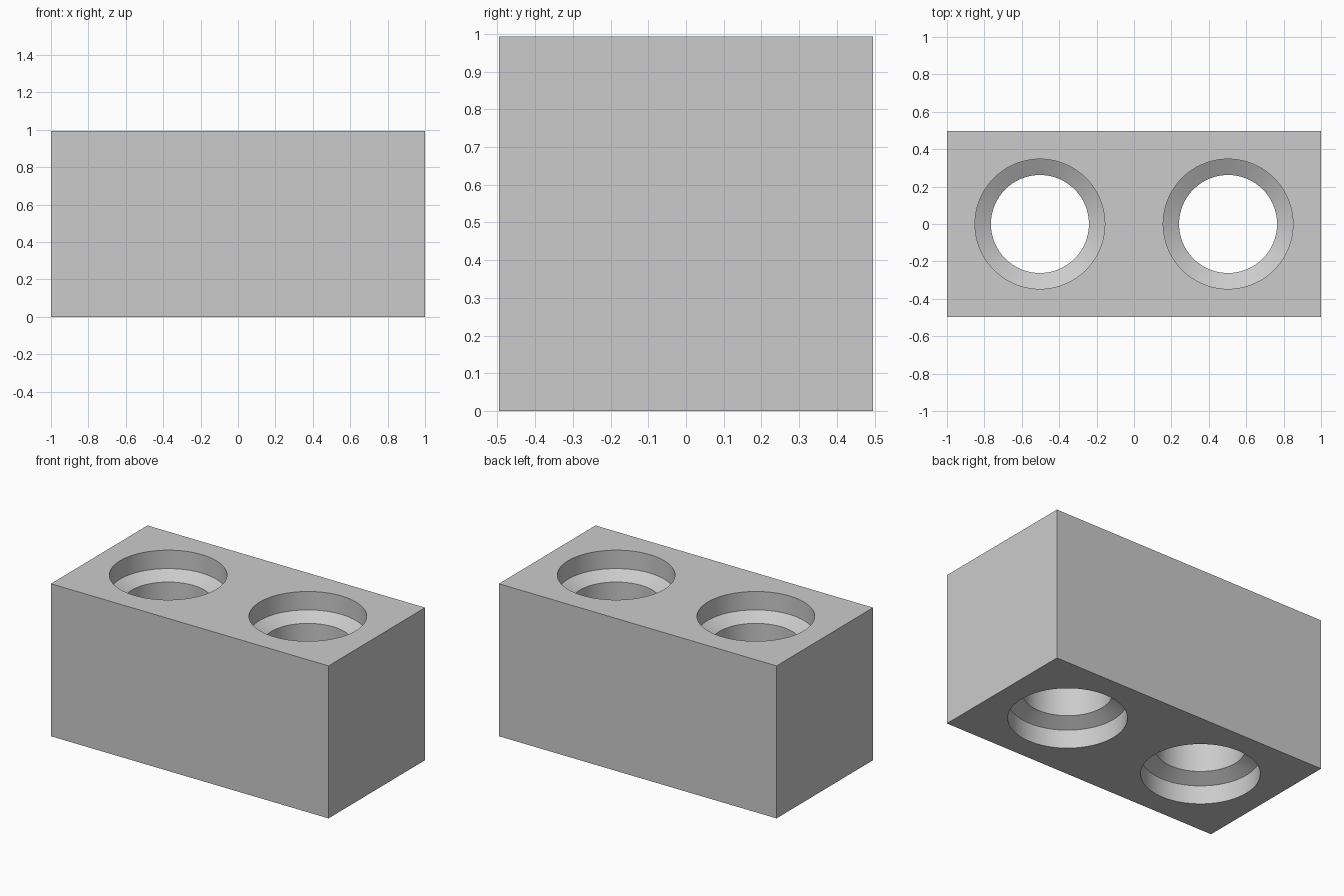
import bpy
import bmesh
from math import cos, sin, tau, radians

default_cube = bpy.data.objects.get("Cube")
if default_cube:
    bpy.data.objects.remove(default_cube, do_unlink=True)

LENGTH, DEPTH, HEIGHT = 2.0, 0.993, 0.993
HOLE_X = 0.503
WIDE, NARROW = 0.347, 0.262      # counterbore and bore radii
SHOULDER, BORE = 0.12, 0.168     # depths where the cone starts and ends
SEGMENTS = 96

grey = bpy.data.materials.new("light grey")
grey.use_nodes = True
colour = (0.6, 0.6, 0.6, 1)
grey.diffuse_color = colour
grey.node_tree.nodes["Principled BSDF"].inputs["Base Color"].default_value = colour


def make_object(name, bm):
    bmesh.ops.recalc_face_normals(bm, faces=bm.faces)
    mesh = bpy.data.meshes.new(name)
    bm.to_mesh(mesh)
    bm.free()
    mesh.materials.append(grey)
    obj = bpy.data.objects.new(name, mesh)
    bpy.context.collection.objects.link(obj)
    return obj


def lathe(name, profile, x):
    """Closed solid turned around a vertical axis at x."""
    bm = bmesh.new()
    rings = [[bm.verts.new((x + r * cos(tau * i / SEGMENTS), r * sin(tau * i / SEGMENTS), z))
              for i in range(SEGMENTS)] for r, z in profile]
    for low, high in zip(rings, rings[1:]):
        for i in range(SEGMENTS):
            j = (i + 1) % SEGMENTS
            bm.faces.new((low[i], low[j], high[j], high[i]))
    bm.faces.new(rings[0])
    bm.faces.new(rings[-1])
    return make_object(name, bm)


# Solid block
bm = bmesh.new()
bmesh.ops.create_cube(bm, size=1)
for v in bm.verts:
    v.co = (v.co.x * LENGTH, v.co.y * DEPTH, (v.co.z + 0.5) * HEIGHT)
block = make_object("block", bm)

# Two through holes, counterbored with a conical shoulder at both ends
lower = [(WIDE, -0.1), (WIDE, SHOULDER), (NARROW, BORE)]
profile = lower + [(r, HEIGHT - z) for r, z in reversed(lower)]
for side, x in (("left", HOLE_X), ("right", -HOLE_X)):
    cutter = lathe(side + "_hole_cutter", profile, x)
    cutter.hide_render = True
    cut = block.modifiers.new(side + " hole", "BOOLEAN")
    cut.operation = "DIFFERENCE"
    cut.solver = "EXACT"
    cut.object = cutter
    bpy.context.view_layer.objects.active = block
    bpy.ops.object.modifier_apply(modifier=cut.name)
    bpy.data.objects.remove(cutter, do_unlink=True)

# Smooth bores, sharp rims
bpy.ops.object.select_all(action="DESELECT")
block.select_set(True)
bpy.context.view_layer.objects.active = block
bpy.ops.object.shade_smooth_by_angle(angle=radians(20))
